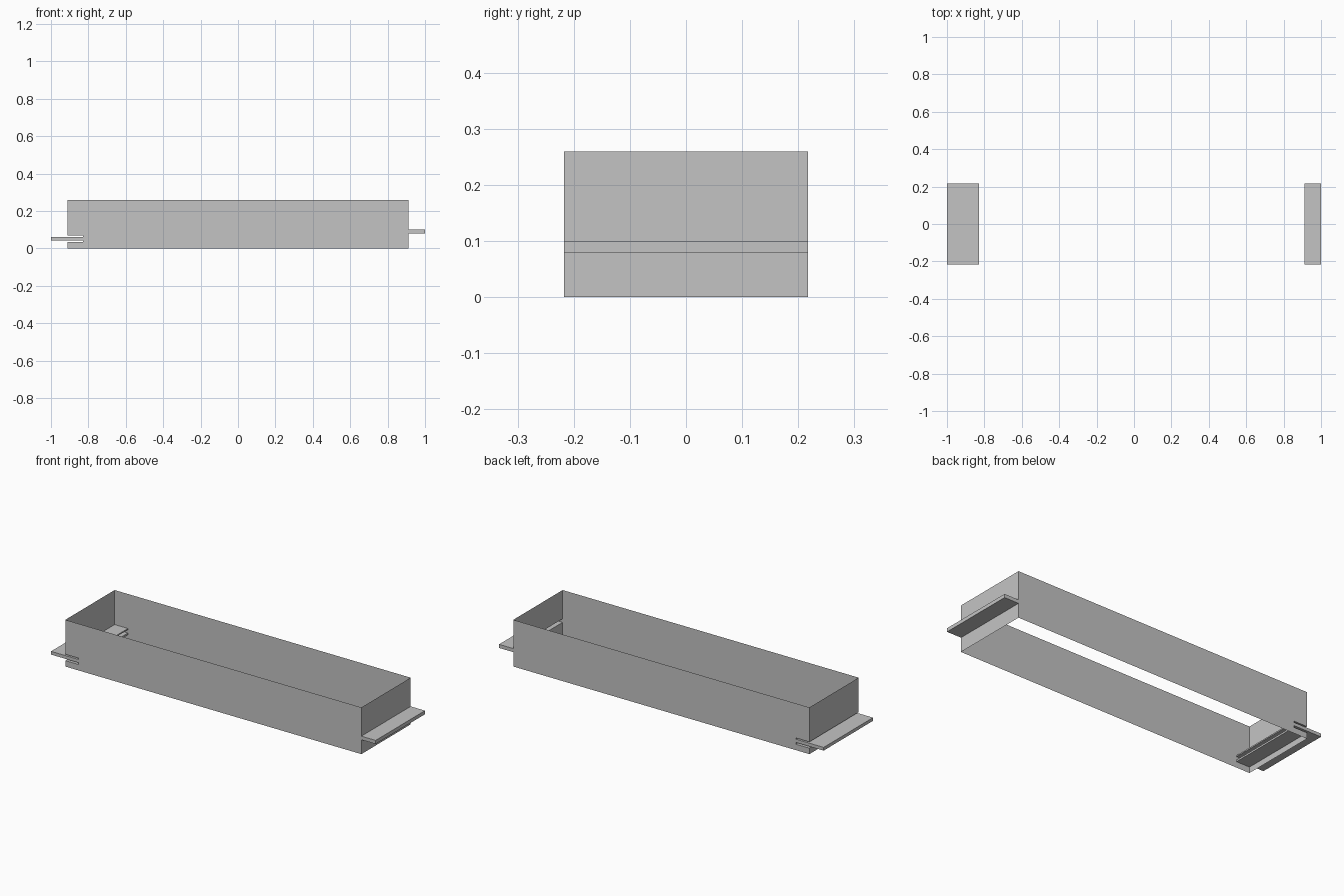
import bpy, bmesh

cube = bpy.data.objects.get("Cube")
if cube:
    bpy.data.objects.remove(cube, do_unlink=True)

# One plain grey material
grey = bpy.data.materials.new("plain_grey")
grey.use_nodes = True
GREY = (0.55, 0.55, 0.55, 1)
grey.diffuse_color = GREY
grey.node_tree.nodes["Principled BSDF"].inputs["Base Color"].default_value = GREY

END, TIP, INNER = 0.912, 1.0, 0.83   # end wall, tab tip, pocket back
W, H = 0.217, 0.26                   # half width, height
TAB = (0.08, 0.10)                   # tab height range on the left end
TONGUE = (0.043, 0.061)              # tongue height range on the right end
POCKET = (0.033, 0.068)              # pocket around the tongue


def sheet(name, path):
    """Thin sheet: a path of (x, z) points swept across the width."""
    bm = bmesh.new()
    rows = [[bm.verts.new((x, y, z)) for y in (-W, W)] for x, z in path]
    for (a, b), (c, d) in zip(rows, rows[1:]):
        bm.faces.new((a, b, d, c))
    return finish(name, bm)


def panels(name, outlines):
    """Flat outlines in x and z, repeated on the front and back planes."""
    bm = bmesh.new()
    for y in (-W, W):
        for outline in outlines:
            face = bm.faces.new([bm.verts.new((x, y, z)) for x, z in outline])
            face.normal_update()
            if face.normal.y * y < 0:
                face.normal_flip()
    return finish(name, bm)


def finish(name, bm):
    mesh = bpy.data.meshes.new(name)
    bm.to_mesh(mesh)
    bm.free()
    mesh.materials.append(grey)
    obj = bpy.data.objects.new(name, mesh)
    bpy.context.collection.objects.link(obj)
    return obj


def rect(x0, x1, z0, z1):
    return [(x0, z0), (x1, z0), (x1, z1), (x0, z1)]


# Long side walls, notched at the pocket
panels("side_walls", [
    [(-END, 0), (END, 0), (END, H), (-END, H), (-END, POCKET[1]),
     (-INNER, POCKET[1]), (-INNER, POCKET[0]), (-END, POCKET[0])]])

# Left end wall folds out into a hollow tab
sheet("left_end_wall_and_tab", [
    (END, 0), (END, TAB[0]), (TIP, TAB[0]), (TIP, TAB[1]), (END, TAB[1]), (END, H)])
panels("tab_sides", [rect(END, TIP, *TAB)])

# Right end wall folds into a pocket, then out again into a tongue
sheet("right_end_wall_and_tongue", [
    (-END, H), (-END, POCKET[1]), (-INNER, POCKET[1]), (-INNER, TONGUE[1]),
    (-TIP, TONGUE[1]), (-TIP, TONGUE[0]), (-INNER, TONGUE[0]),
    (-INNER, POCKET[0]), (-END, POCKET[0]), (-END, 0)])
panels("tongue_sides", [rect(-TIP, -INNER, *TONGUE)])
